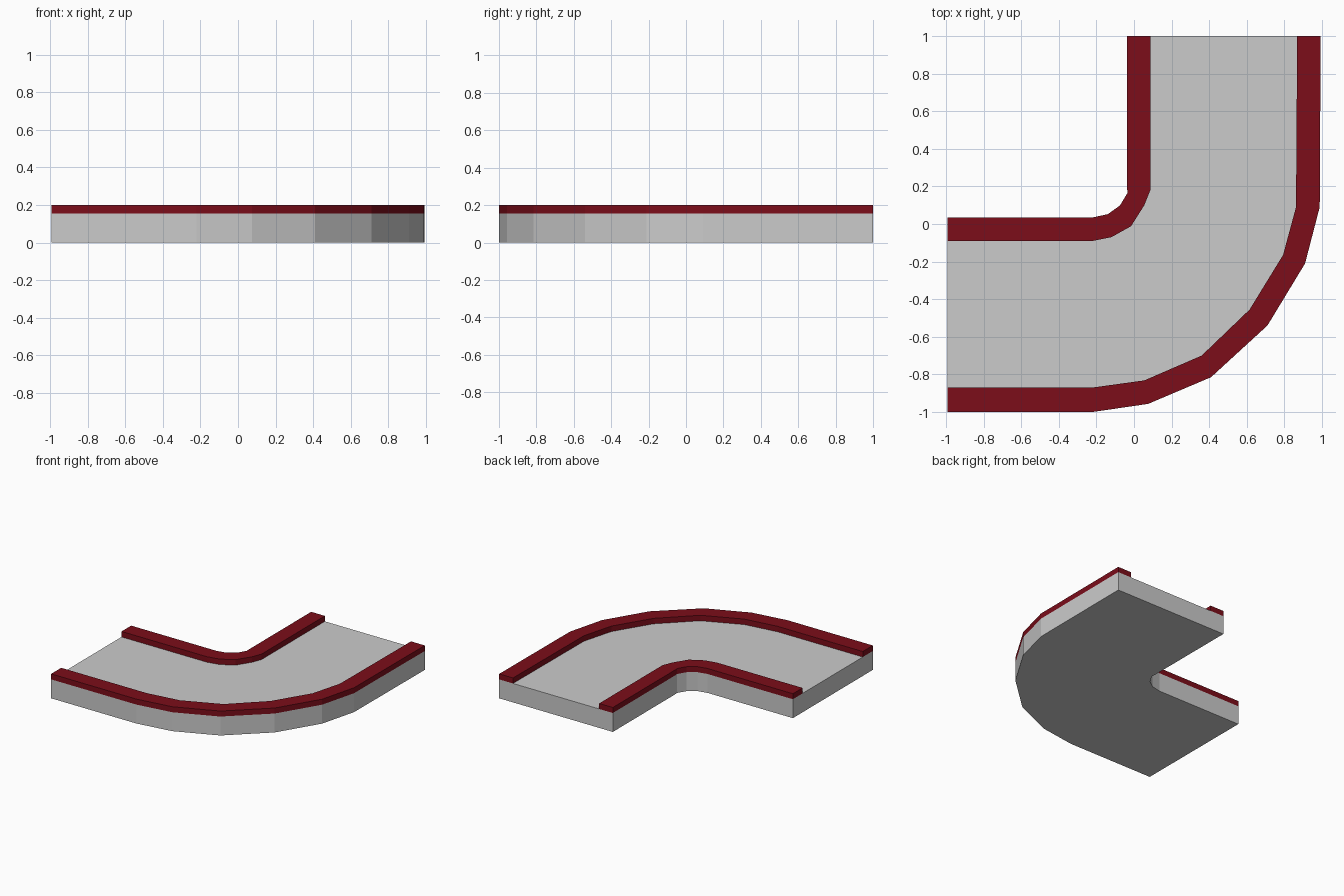
import bpy, bmesh

if "Cube" in bpy.data.objects:
    bpy.data.objects.remove(bpy.data.objects["Cube"])

L, R = -0.993, 0.993

# Plan-view edge lines, each running from the left end round to the back end
outer_out = [(L, -1), (-0.22, -1), (0.075, -0.957), (0.41, -0.815), (0.71, -0.54),
             (0.91, -0.21), (0.988, 0.09), (R, 1)]
outer_in = [(L, -0.87), (-0.22, -0.87), (0.055, -0.832), (0.36, -0.70), (0.615, -0.455),
            (0.793, -0.165), (0.862, 0.09), (0.868, 1)]
inner_out = [(L, -0.09), (-0.22, -0.09), (-0.12, -0.07), (-0.016, -0.012),
             (0.055, 0.10), (0.087, 0.18), (0.087, 1)]
inner_in = [(L, 0.035), (-0.22, 0.035), (-0.14, 0.052), (-0.075, 0.098),
            (-0.035, 0.165), (-0.037, 0.20), (-0.037, 1)]


def prism(name, line_a, line_b, z0, z1, mat=None):
    """Solid between two plan lines, extruded from z0 to z1."""
    bm = bmesh.new()
    face = bm.faces.new([bm.verts.new((x, y, z0)) for x, y in line_a + line_b[::-1]])
    ext = bmesh.ops.extrude_face_region(bm, geom=[face], use_keep_orig=True)
    verts = [v for v in ext["geom"] if isinstance(v, bmesh.types.BMVert)]
    bmesh.ops.translate(bm, verts=verts, vec=(0, 0, z1 - z0))
    bmesh.ops.recalc_face_normals(bm, faces=bm.faces)
    mesh = bpy.data.meshes.new(name)
    bm.to_mesh(mesh)
    bm.free()
    obj = bpy.data.objects.new(name, mesh)
    bpy.context.collection.objects.link(obj)
    if mat:
        mesh.materials.append(mat)
    return obj


red = bpy.data.materials.new("dark_red")
red.diffuse_color = (0.2, 0.004, 0.01, 1)
red.use_nodes = True
red.node_tree.nodes["Principled BSDF"].inputs["Base Color"].default_value = red.diffuse_color

# Grey track bed with a red kerb along each side
prism("track_bed", outer_out, inner_in, 0, 0.155)
prism("outer_kerb", outer_out, outer_in, 0.155, 0.2, red)
prism("inner_kerb", inner_out, inner_in, 0.155, 0.2, red)
